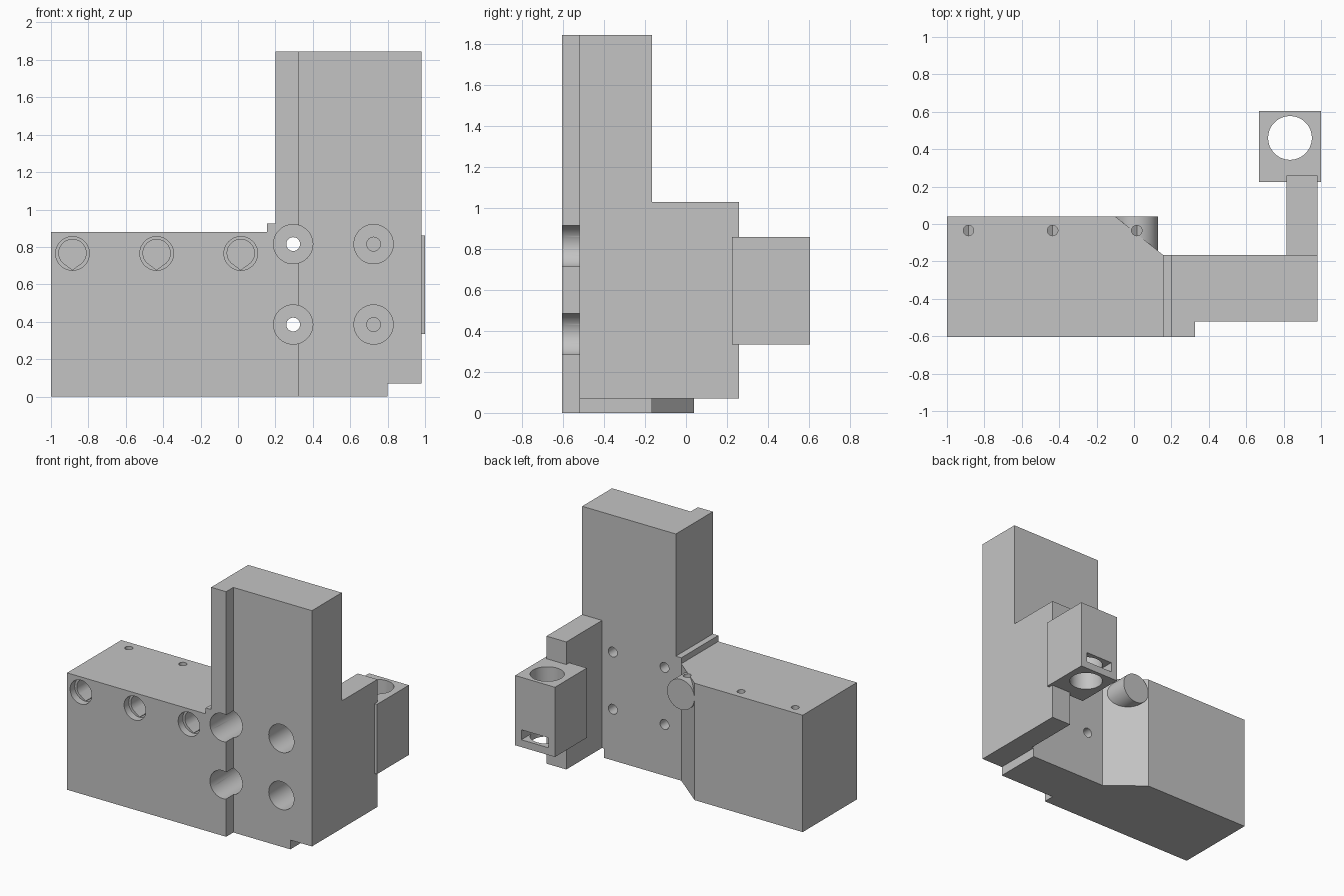
import bpy, bmesh, math
from mathutils import Vector

cube = bpy.data.objects.get("Cube")
if cube:
    bpy.data.objects.remove(cube, do_unlink=True)

grey = bpy.data.materials.new("plain grey")
grey.use_nodes = True
grey.diffuse_color = (0.55, 0.55, 0.55, 1)
grey.node_tree.nodes["Principled BSDF"].inputs["Base Color"].default_value = grey.diffuse_color


def prism(name, outline, axis, lo, hi):
    """Extrude a flat outline along y (outline in x, z) or z (outline in x, y)."""
    def place(a, b, t):
        return Vector((a, t, b)) if axis == "y" else Vector((a, b, t))
    bm = bmesh.new()
    face = bm.faces.new([bm.verts.new(place(a, b, lo)) for a, b in outline])
    grown = bmesh.ops.extrude_face_region(bm, geom=[face])["geom"]
    bmesh.ops.translate(bm, vec=place(0, 0, hi - lo),
                        verts=[v for v in grown if isinstance(v, bmesh.types.BMVert)])
    bmesh.ops.recalc_face_normals(bm, faces=bm.faces)
    mesh = bpy.data.meshes.new(name)
    bm.to_mesh(mesh)
    bm.free()
    mesh.materials.append(grey)
    ob = bpy.data.objects.new(name, mesh)
    bpy.context.collection.objects.link(ob)
    return ob


def rect(x0, x1, b0, b1):
    return [(x0, b0), (x1, b0), (x1, b1), (x0, b1)]


def circle(a, b, r, n=48):
    return [(a + r * math.cos(math.tau * i / n), b + r * math.sin(math.tau * i / n))
            for i in range(n)]


def teardrop(a, b, r, tip, n=36):
    arc = [math.radians(-45 + 270 * i / n) for i in range(n + 1)]
    return [(a + r * math.cos(t), b + r * math.sin(t)) for t in arc] + [(a, b - tip)]


def combine(ob, other, operation):
    mod = ob.modifiers.new(operation.lower(), "BOOLEAN")
    mod.operation, mod.object, mod.solver = operation, other, "EXACT"
    bpy.context.view_layer.objects.active = ob
    bpy.ops.object.modifier_apply(modifier=mod.name)
    bpy.data.objects.remove(other, do_unlink=True)


FRONT, STEP, BACK = -0.605, -0.52, -0.165

# Wide block with a chamfered rear corner
body = prism("bracket_body", [(-1, FRONT), (0.155, FRONT), (0.155, BACK),
                              (-0.1, 0.04), (-1, 0.04)], "z", 0, 0.88)
# Lip, upright plate, front rail and rear arm
plate = [(0.2, 0), (0.8, 0), (0.8, 0.07), (0.98, 0.07), (0.98, 1.845), (0.2, 1.845)]
for part in (prism("lip", rect(0.155, 0.2, 0, 0.925), "y", FRONT, BACK),
             prism("plate", plate, "y", STEP, BACK),
             prism("rail", rect(0.2, 0.325, 0, 1.845), "y", FRONT, STEP),
             prism("arm", rect(0.815, 0.98, 0.07, 1.03), "y", BACK, 0.26),
             prism("boss", circle(0.015, 0.765, 0.114), "y", -0.25, 0.04)):
    combine(body, part, "UNION")

# Teardrop bores with round mouths, each met by a small hole from the top
for x in (-0.885, -0.435, 0.015):
    for cutter in (prism("mouth", circle(x, 0.765, 0.09), "y", -0.7, -0.55),
                   prism("bore", teardrop(x, 0.767, 0.073, 0.09), "y", -0.6, 0.0),
                   prism("pin_hole", circle(x, -0.035, 0.028, 24), "z", 0.77, 1)):
        combine(body, cutter, "DIFFERENCE")

# Counterbored screw holes
for x in (0.295, 0.725):
    for z in (0.385, 0.815):
        combine(body, prism("counterbore", circle(x, z, 0.105), "y", -0.7, -0.27), "DIFFERENCE")
        combine(body, prism("screw_hole", circle(x, z, 0.037, 24), "y", -0.4, 0), "DIFFERENCE")

# Rear socket with a vertical hole and a slot through its back wall
socket = prism("rear_socket", rect(0.668, 1.0, 0.225, 0.605), "z", 0.335, 0.86)
combine(socket, prism("socket_hole", circle(0.834, 0.46, 0.117), "z", 0, 1), "DIFFERENCE")
combine(socket, prism("slot", rect(0.72, 0.948, 0.46, 0.7), "z", 0.39, 0.465), "DIFFERENCE")

for ob in (body, socket):
    bpy.ops.object.select_all(action="DESELECT")
    ob.select_set(True)
    bpy.context.view_layer.objects.active = ob
    bpy.ops.object.shade_smooth_by_angle(angle=math.radians(30))
